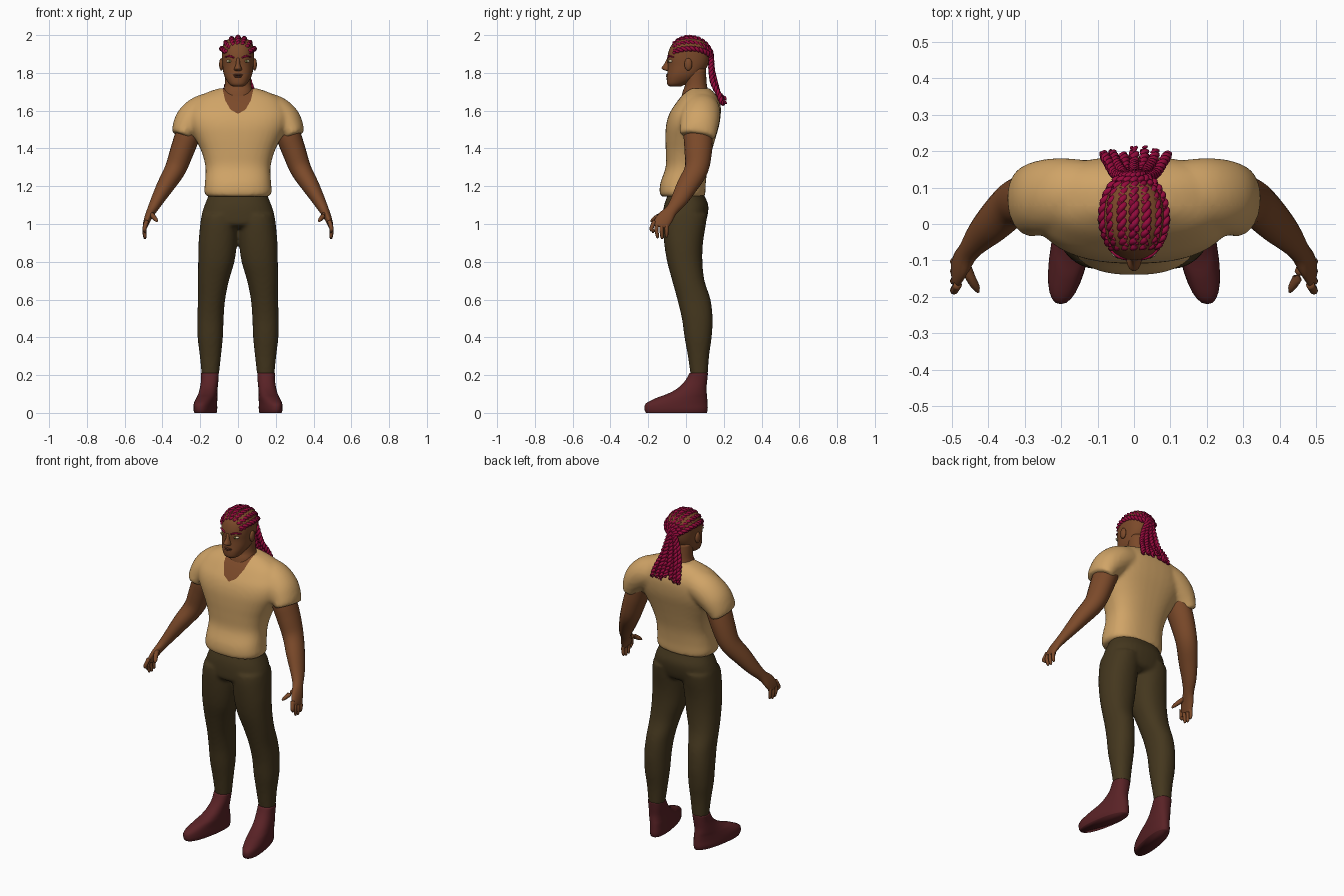
import bpy, bmesh, math, random
from mathutils import Vector, Matrix

if "Cube" in bpy.data.objects:
    bpy.data.objects.remove(bpy.data.objects["Cube"])

random.seed(4)


def mat(name, r, g, b):
    m = bpy.data.materials.new(name)
    m.diffuse_color = (r, g, b, 1)
    m.use_nodes = True
    m.node_tree.nodes["Principled BSDF"].inputs["Base Color"].default_value = m.diffuse_color
    return m


SKIN = mat("brown skin", 0.20, 0.068, 0.023)
SHIRT = mat("tan cloth", 0.63, 0.37, 0.135)
PANTS = mat("dark olive cloth", 0.058, 0.038, 0.013)
SHOE = mat("maroon leather", 0.10, 0.016, 0.019)
HAIR = mat("crimson hair", 0.30, 0.003, 0.045)
EYE = mat("pale eye", 0.65, 0.55, 0.35)
IRIS = mat("olive iris", 0.10, 0.10, 0.02)
LIP = mat("dark lip", 0.12, 0.038, 0.018)


def spline(pts, steps):
    """Catmull-Rom through tuples of numbers."""
    out = []
    for i in range(len(pts) - 1):
        a, b, c, d = (pts[max(0, min(len(pts) - 1, i + k))] for k in (-1, 0, 1, 2))
        for s in range(steps):
            t = s / steps
            out.append(tuple(0.5 * (2 * q + (r - p) * t + (2 * p - 5 * q + 4 * r - w) * t * t
                             + (3 * q - p - 3 * r + w) * t ** 3) for p, q, r, w in zip(a, b, c, d)))
    return out + [tuple(pts[-1])]


def loft(bm, rings, n=24, e=2.0):
    """Skin rings given as (centre, u axis, v axis) with superellipse sections."""
    rows = []
    for c, u, v in rings:
        row = []
        for k in range(n):
            ca, sa = math.cos(2 * math.pi * k / n), math.sin(2 * math.pi * k / n)
            row.append(bm.verts.new(c + u * math.copysign(abs(ca) ** (2 / e), ca)
                                    + v * math.copysign(abs(sa) ** (2 / e), sa)))
        rows.append(row)
    for a, b in zip(rows, rows[1:]):
        for k in range(n):
            bm.faces.new((a[k], a[(k + 1) % n], b[(k + 1) % n], b[k]))
    bm.faces.new(rows[0])
    bm.faces.new(rows[-1])


def stack(bm, levels, n=28, e=2.3, s=1):
    """Horizontal sections: z, front y, back y, half width, centre x, shear."""
    rings = []
    for z, y0, y1, rx, cx, sh in spline([tuple(l) + (0,) * (6 - len(l)) for l in levels], 4):
        ry = (y1 - y0) / 2
        rings.append((Vector((s * cx, (y0 + y1) / 2, z)), Vector((rx, 0, 0)), Vector((s * sh * ry, ry, 0))))
    loft(bm, rings, n, e)


def tube(bm, pts, n=16, steps=4, s=1):
    """Tube through (x, y, z, radius across y, other radius)."""
    p = spline(pts, steps) if steps > 1 else pts
    cs = [Vector((s * q[0], q[1], q[2])) for q in p]
    rings = []
    for i, q in enumerate(p):
        t = (cs[min(i + 1, len(p) - 1)] - cs[max(i - 1, 0)]).normalized()
        ref = Vector((0, 1, 0)) if abs(t.y) < 0.85 else Vector((1, 0, 0))
        u = (ref - t * t.dot(ref)).normalized()
        rings.append((cs[i], u * q[3], t.cross(u) * q[4]))
    loft(bm, rings, n)


def ball(bm, loc, size):
    bmesh.ops.create_uvsphere(bm, u_segments=16, v_segments=10, radius=1,
                              matrix=Matrix.Translation(loc) @ Matrix.Diagonal((*size, 1)))


def finish(bm, name, material, remesh=0):
    bmesh.ops.recalc_face_normals(bm, faces=bm.faces)
    me = bpy.data.meshes.new(name)
    bm.to_mesh(me)
    bm.free()
    ob = bpy.data.objects.new(name, me)
    bpy.context.collection.objects.link(ob)
    if remesh:  # fuse overlapping volumes into one soft surface
        r = ob.modifiers.new("fuse", 'REMESH')
        r.mode, r.voxel_size = 'VOXEL', remesh
        sm = ob.modifiers.new("soften", 'SMOOTH')
        sm.factor, sm.iterations = 0.5, 5
        bpy.context.view_layer.update()
        me = bpy.data.meshes.new_from_object(ob.evaluated_get(bpy.context.evaluated_depsgraph_get()))
        ob.modifiers.clear()
        ob.data = me
    me.materials.clear()
    me.materials.append(material)
    for f in me.polygons:
        f.use_smooth = True
    return ob


# Shirt: torso and two short sleeves
bm = bmesh.new()
stack(bm, [(1.145, -.133, .1, .166), (1.17, -.14, .103, .178), (1.22, -.135, .105, .175),
           (1.3, -.108, .115, .172), (1.38, -.107, .135, .192), (1.45, -.109, .155, .225),
           (1.52, -.106, .175, .26), (1.58, -.09, .184, .27), (1.63, -.06, .183, .25),
           (1.67, -.03, .168, .215), (1.7, 0, .145, .155), (1.718, .02, .125, .1)], 40, 2.5)
for s in (1, -1):
    tube(bm, [(.12, .085, 1.615, .09, .085), (.19, .08, 1.592, .102, .09), (.245, .073, 1.55, .104, .087),
              (.278, .066, 1.505, .1, .073), (.296, .06, 1.465, .095, .057)], 28, 5, s)
shirt = finish(bm, "shirt", SHIRT, 0.011)

# Open neckline: cut along its outline, skin inside
shirt.data.materials.append(SKIN)
bm = bmesh.new()
bm.from_mesh(shirt.data)
line = [(0, 1.583), (.04, 1.606), (.068, 1.655), (.085, 1.73)]
planes = []
for (x0, z0), (x1, z1) in zip(line, line[1:]):
    for s in (1, -1):
        planes.append((Vector((s * x0, 0, z0)), Vector((s * (z1 - z0), 0, x0 - x1)).normalized()))
planes.append((Vector((0, .05, 0)), Vector((0, 1, 0))))
for co, no in planes:
    bmesh.ops.bisect_plane(bm, geom=bm.verts[:] + bm.edges[:] + bm.faces[:], plane_co=co, plane_no=no)
for f in bm.faces:
    c = f.calc_center_median()
    f.material_index = int(all((c - co).dot(no) < 0 for co, no in planes))
bm.to_mesh(shirt.data)
bm.free()

# Trousers: hips and legs
bm = bmesh.new()
stack(bm, [(.98, -.09, .075, .14), (1.0, -.12, .1, .19), (1.05, -.122, .115, .192), (1.1, -.116, .118, .177),
           (1.145, -.1, .1, .158), (1.17, -.09, .09, .15)], 32)
for s in (1, -1):
    stack(bm, [(.195, .025, .115, .045, .147), (.3, .01, .122, .056, .146), (.4, -.008, .136, .067, .147),
               (.5, -.022, .141, .07, .146), (.6, -.046, .13, .072, .14), (.7, -.073, .098, .082, .13),
               (.8, -.1, .087, .096, .115), (.9, -.116, .09, .102, .107), (1, -.124, .106, .1, .1),
               (1.05, -.12, .112, .095, .097)], 28, 2.2, s)
finish(bm, "trousers", PANTS, 0.01)

# Shoes, toes turned slightly outward
for s, side in ((1, "left"), (-1, "right")):
    bm = bmesh.new()
    stack(bm, [(0, -.212, .11, .05, .172, -.17), (.02, -.22, .115, .054, .173, -.17),
               (.05, -.212, .114, .053, .172, -.17), (.08, -.155, .112, .051, .165, -.14),
               (.1, -.1, .11, .049, .16, -.1), (.13, -.045, .108, .047, .155, -.05),
               (.17, -.005, .112, .046, .15), (.21, .018, .116, .047, .149)], 28, 2.3, s)
    finish(bm, side + "_shoe", SHOE)

    # Arm and hand
    bm = bmesh.new()
    tube(bm, [(.22, .075, 1.58, .07, .06), (.262, .065, 1.48, .077, .066), (.295, .065, 1.39, .073, .063),
              (.332, .055, 1.29, .063, .056), (.385, .005, 1.2, .056, .046), (.425, -.035, 1.13, .045, .035),
              (.455, -.075, 1.075, .033, .026), (.475, -.108, 1.035, .042, .02),
              (.488, -.132, 1.0, .042, .015), (.491, -.138, .985, .036, .011)], 20, 4, s)
    for i in range(4):
        y = -.103 - .021 * i
        tip = .925 + (.004, -.004, 0, .028)[i]
        tube(bm, [(.484, y, 1.015, .012, .012), (.495, y - .006 * i, .975, .0105, .011),
                  (.493, y - .003 * i, tip + .012, .009, .009), (.49, y - .003 * i, tip, .004, .004)], 8, 3, s)
    tube(bm, [(.465, -.11, 1.055, .015, .015), (.449, -.148, 1.04, .014, .013),
              (.434, -.174, 1.022, .011, .01), (.428, -.187, 1.013, .004, .004)], 8, 3, s)
    finish(bm, side + "_arm", SKIN)

# Head with neck, nose and ears
bm = bmesh.new()
stack(bm, [(1.727, -.085, -.03, .025), (1.74, -.099, 0, .046), (1.77, -.102, .06, .066), (1.8, -.099, .09, .077),
           (1.84, -.097, .115, .082), (1.88, -.099, .125, .085), (1.92, -.09, .125, .085),
           (1.95, -.074, .115, .078), (1.973, -.045, .09, .06), (1.986, -.01, .055, .03)], 32)
stack(bm, [(1.64, -.03, .12, .08), (1.7, -.018, .118, .078), (1.74, -.005, .11, .07), (1.82, -.01, .105, .068)])
stack(bm, [(1.81, -.1, -.08, .012), (1.815, -.118, -.07, .021), (1.826, -.13, -.07, .019),
           (1.85, -.114, -.07, .011), (1.88, -.1, -.07, .012)], 14, 2)
for s in (1, -1):
    ball(bm, (s * .088, .012, 1.845), (.012, .021, .033))
finish(bm, "head", SKIN)

# Eyes, brows and lips
for name, m, loc, size in (("eyes", EYE, (.044, -.08, 1.862), (.018, .013, .0085)),
                           ("irises", IRIS, (.044, -.088, 1.862), (.007, .007, .007))):
    bm = bmesh.new()
    for s in (1, -1):
        ball(bm, (s * loc[0], loc[1], loc[2]), size)
    finish(bm, name, m)
bm = bmesh.new()
for s in (1, -1):
    tube(bm, [(.02, -.096, 1.88, .004, .004), (.045, -.088, 1.889, .005, .005),
              (.07, -.066, 1.883, .003, .003)], 8, 4, s)
finish(bm, "eyebrows", HAIR)
bm = bmesh.new()
ball(bm, (0, -.094, 1.789), (.027, .012, .006))
ball(bm, (0, -.094, 1.78), (.023, .012, .006))
finish(bm, "lips", LIP)

# Braids: rows over the scalp that gather behind and hang as a fan
tips = (-.085, -.06, -.03, .0, .03, .06, .095)
for i, tx in enumerate(tips):
    a = math.radians(-60 + 20 * i)
    path = []
    for k in range(8):
        t = .72 + (math.pi - .25 - .72) * k / 7
        path.append((math.sin(a) * .098 * math.sin(t), .02 - .116 * math.cos(t),
                     1.87 + math.cos(a) * .117 * math.sin(t)))
    path += [(tx * .45, .132 + .006 * (i % 2), 1.82), (tx * .65, .142 + .012 * (i % 2), 1.75),
             (tx * .85, .172, 1.69), (tx, random.uniform(.19, .215), random.uniform(1.625, 1.665))]
    pts = [Vector(p) for p in spline(path, 14)]
    bm = bmesh.new()
    for phase in (0, math.pi):
        strand, run = [], 0
        for k, p in enumerate(pts):
            t = (pts[min(k + 1, len(pts) - 1)] - pts[max(k - 1, 0)]).normalized()
            run += (p - pts[max(k - 1, 0)]).length
            u = (Vector((1, 0, 0)) - t * t.x).normalized()
            ang = phase + run * 2 * math.pi / .045
            c = p + (u * math.cos(ang) + t.cross(u) * math.sin(ang)) * .0065
            r = .009 * min(1, .5 + k / 10, .4 + (len(pts) - 1 - k) / 12)
            strand.append((c.x, c.y, c.z, r, r))
        tube(bm, strand, 7, 1)
    finish(bm, "braid_%d" % (i + 1), HAIR)
